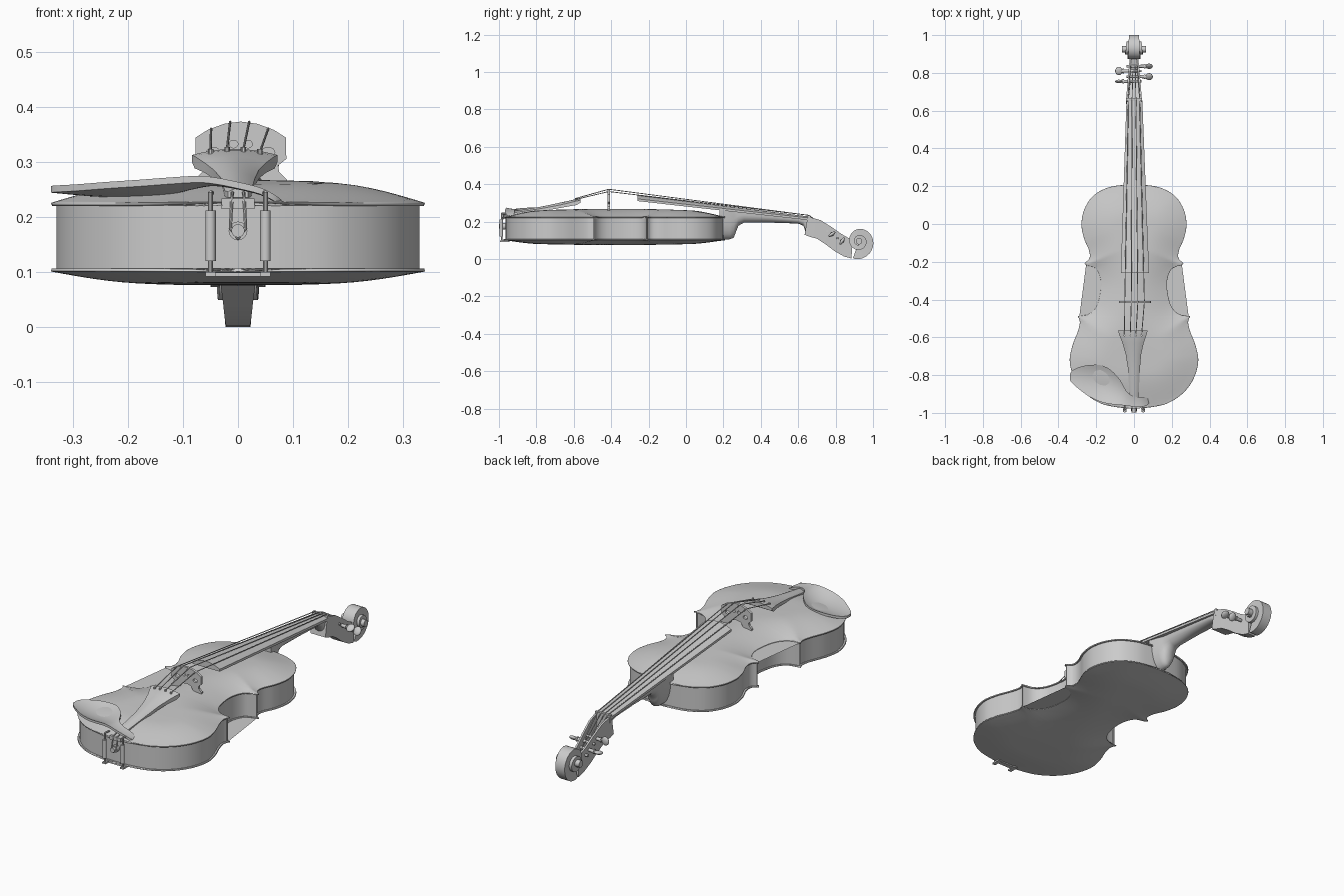
import bpy, bmesh, math
from math import sin, cos, pi, radians
from mathutils import Vector as V

if "Cube" in bpy.data.objects:
    bpy.data.objects.remove(bpy.data.objects["Cube"])


def finish(ob, angle=35):
    bpy.ops.object.select_all(action='DESELECT')
    ob.select_set(True)
    bpy.context.view_layer.objects.active = ob
    bpy.ops.object.shade_smooth_by_angle(angle=radians(angle))
    return ob


def mesh(name, verts, faces, angle=35):
    me = bpy.data.meshes.new(name)
    me.from_pydata([tuple(v) for v in verts], [], faces)
    bm = bmesh.new()
    bm.from_mesh(me)
    bmesh.ops.remove_doubles(bm, verts=bm.verts, dist=1e-5)
    bmesh.ops.recalc_face_normals(bm, faces=bm.faces)
    bm.to_mesh(me)
    bm.free()
    ob = bpy.data.objects.new(name, me)
    bpy.context.collection.objects.link(ob)
    return finish(ob, angle)


def loft(name, rings, angle=35):
    n = len(rings[0])
    faces = [(i*n+j, i*n+(j+1) % n, (i+1)*n+(j+1) % n, (i+1)*n+j)
             for i in range(len(rings)-1) for j in range(n)]
    faces += [tuple(range(n))[::-1], tuple(range((len(rings)-1)*n, len(rings)*n))]
    return mesh(name, [p for r in rings for p in r], faces, angle)


def spline(pts, n=6):
    p = [V(q) for q in pts]
    p = [2*p[0]-p[1]] + p + [2*p[-1]-p[-2]]
    out = []
    for a, b, c, d in zip(p, p[1:], p[2:], p[3:]):
        for k in range(n):
            t = k/n
            out.append(.5*(2*b+(c-a)*t+(2*a-5*b+4*c-d)*t*t+(3*b-a-3*c+d)*t**3))
    return out + [p[-2]]


def rod(name, a, b, r, n=16, r2=None):
    a, b = V(a), V(b)
    q = (b-a).to_track_quat('Z', 'Y')
    return loft(name, [[c+q @ V((s*cos(2*pi*k/n), s*sin(2*pi*k/n), 0)) for k in range(n)]
                       for c, s in ((a, r), (b, r2 or r))])


def wire(name, pts, r):
    cu = bpy.data.curves.new(name, 'CURVE')
    cu.dimensions = '3D'
    cu.bevel_depth, cu.bevel_resolution, cu.use_fill_caps = r, 2, True
    s = cu.splines.new('POLY')
    s.points.add(len(pts)-1)
    for p, c in zip(s.points, pts):
        p.co = (*c, 1)
    ob = bpy.data.objects.new(name, cu)
    bpy.context.collection.objects.link(ob)
    finish_curve(ob)


def finish_curve(ob):
    bpy.ops.object.select_all(action='DESELECT')
    ob.select_set(True)
    bpy.context.view_layer.objects.active = ob
    bpy.ops.object.convert(target='MESH')
    finish(bpy.context.object)


def box(name, lo, hi):
    loft(name, [[(lo[0], lo[1], z), (hi[0], lo[1], z), (hi[0], hi[1], z), (lo[0], hi[1], z)]
                for z in (lo[2], hi[2])])


# body outline: lower bout, waist, upper bout (right half, from bottom to top)
lower = [(0, -.975), (.09, -.97), (.18, -.948), (.26, -.895), (.315, -.82), (.34, -.73),
         (.328, -.65), (.298, -.57), (.287, -.525), (.292, -.498)]
waist = [(.299, -.489), (.235, -.475), (.195, -.43), (.176, -.35), (.178, -.285), (.203, -.235), (.255, -.217)]
upper = [(.262, -.207), (.236, -.182), (.238, -.14), (.265, -.075), (.278, .0), (.262, .08),
         (.215, .15), (.14, .192), (.06, .207), (0, .21)]
half = spline(lower) + spline(waist) + spline(upper)
half[0].x = half[-1].x = 0
outline = half + [V((-p.x, p.y)) for p in half[-2:0:-1]]


# arched plates
def plate(name, z0, height):
    n, verts = 28, []
    for p in half:
        for k in range(n+1):
            q = V((p.x*sin(pi/2*(2*k/n-1)), p.y))
            d = 0 if k in (0, n) else min((q-o).length for o in outline)
            u = min(d/.19, 1)
            arch = sin(pi/2*u)*(1-.45*((p.y+.38)/.6)**2)
            verts.append((q.x, q.y, z0+height*arch))
    faces = [(i*(n+1)+k, i*(n+1)+k+1, (i+1)*(n+1)+k+1, (i+1)*(n+1)+k)
             for i in range(len(half)-1) for k in range(n)]
    ob = mesh(name, verts, faces)
    up = sum(f.normal.z for f in ob.data.polygons) > 0
    m = ob.modifiers.new('thickness', 'SOLIDIFY')
    m.thickness = .006
    m.offset = -1 if up == (height > 0) else 1


plate('belly_plate', .226, .043)
plate('back_plate', .101, -.026)

# ribs, set in from the plate edge
inset = []
for i, p in enumerate(outline):
    t = (outline[(i+1) % len(outline)]-outline[i-1]).normalized()
    inset.append(p+V((-t.y, t.x))*.01)
loft('ribs', [[(p.x, p.y, z) for p in inset] for z in (.103, .223)])


# arched bar section across x
def section(y, hw, z, sag, th, x0=0, n=12):
    top = [(x0+hw*t, y, z-sag*t*t) for t in (2*k/n-1 for k in range(n+1))]
    return top + [(x0+hw, y, z-sag-th), (x0-hw, y, z-sag-th)]


loft('fingerboard', [section(-.26, .075, .342, .02, .012, .005), section(.655, .042, .228, .008, .012, .002)])
box('nut', (-.042, .65, .195), (.042, .665, .233))
loft('tailpiece', [section(*s) for s in (
    (-.565, .078, .324, .011, .012, -.006), (-.585, .073, .322, .011, .022, -.006),
    (-.63, .056, .311, .012, .018, -.005), (-.69, .041, .298, .012, .016, -.003),
    (-.77, .031, .281, .01, .014), (-.92, .024, .256, .008, .012), (-.935, .018, .252, .006, .01))])

# neck with heel: half-oval sections
neck = [(.18, .058, .265, .105), (.235, .05, .259, .106), (.256, .044, .256, .115), (.267, .042, .254, .145),
        (.28, .041, .253, .178), (.31, .041, .25, .195), (.45, .039, .235, .195), (.6, .036, .216, .19),
        (.628, .036, .212, .178), (.645, .034, .21, .13), (.66, .034, .21, .12)]
loft('neck', [[(hw*cos(a), y, zt-(zt-zb)*sin(a)**.8) for a in (pi*k/14 for k in range(15))]
              for y, hw, zt, zb in neck], 50)

# pegbox: open channel between top and bottom edges
rings = []
for ty, tz, by, bz, hw, d in ((.65, .224, .634, .13, .042, .05), (.67, .222, .66, .12, .041, .6),
                              (.72, .208, .70, .109, .037, .7), (.78, .17, .745, .08, .032, .7),
                              (.83, .135, .795, .042, .027, .6), (.865, .115, .845, .014, .024, .2),
                              (.89, .10, .885, .003, .022, .02)):
    T, B = V((0, ty, tz)), V((0, by, bz))
    M = T.lerp(B, d)
    w = hw-.009
    rings.append([P+V((x, 0, 0)) for P, x in ((T, -hw), (B, -hw), (B, hw), (T, hw),
                                              (T, w), (M, w), (M, -w), (T, -w))])
loft('pegbox', rings)

# scroll: spiral narrowing in radius and growing in width
C, rings = V((0, .925, .095)), []
rad = spline([(-110, .095), (-90, .095), (0, .076), (90, .066), (180, .052), (270, .046), (360, .04),
              (450, .033), (540, .027), (630, .022)], 8)
for a, r in rad:
    w = .022+.028*(a+110)/740
    d = V((0, cos(radians(a)), sin(radians(a))))
    rings.append([C+d*s+V((x, 0, 0)) for s, x in ((r, -w), (r, w), (.01, w), (.01, -w))])
loft('scroll', rings)
rod('scroll_eye', C-V((.064, 0, 0)), C+V((.064, 0, 0)), .017, 20)

# pegs
pegs = ((-1, .755, .15), (1, .78, .133), (-1, .81, .113), (1, .835, .096))
for i, (s, y, z) in enumerate(pegs):
    rod(f'peg_shaft_{i}', (-s*.04, y, z), (s*.065, y, z), .006, 12, .009)
    rod(f'peg_collar_{i}', (s*.054, y, z), (s*.06, y, z), .012, 12)
    bpy.ops.mesh.primitive_uv_sphere_add(segments=16, ring_count=10, location=(s*.08, y, z))
    ob = bpy.context.object
    ob.name = f'peg_head_{i}'
    ob.scale = (.02, .022, .009)
    ob.rotation_euler.x = (0, .6, .2, 1)[i] + (pi/2 if i == 0 else 0)
    finish(ob)

# bridge: flat outline with pierced holes
right = [(0, .292), (.025, .286), (.04, .264), (.084, .26), (.084, .268), (.07, .282), (.068, .294),
         (.083, .306), (.082, .345), (.06, .359), (.03, .37), (0, .374)]
cu = bpy.data.curves.new('bridge', 'CURVE')
cu.dimensions, cu.fill_mode, cu.extrude = '2D', 'BOTH', .006
loops = [right + [(-x, z) for x, z in right[-2:0:-1]]]
for cx, cz, rx, rz in ((-.013, .333, .008, .007), (.013, .333, .008, .007), (-.05, .318, .012, .009), (.05, .318, .012, .009)):
    loops.append([(cx+rx*cos(k*pi/8), cz+rz*sin(k*pi/8)) for k in range(16)])
for lp in loops:
    s = cu.splines.new('POLY')
    s.points.add(len(lp)-1)
    s.use_cyclic_u = True
    for p, (x, z) in zip(s.points, lp):
        p.co = (x, z, 0, 1)
ob = bpy.data.objects.new('bridge', cu)
bpy.context.collection.objects.link(ob)
ob.rotation_euler.x = pi/2
ob.location = (.005, -.413, 0)
finish_curve(ob)

# strings, tailpiece to bridge to nut to peg
for i, peg in enumerate((pegs[0], pegs[2], pegs[3], pegs[1])):
    t = (i-1.5)/1.5
    wire(f'string_{i}', [(t*.045-.005, -.59, .325-.006*t*t), (t*.052+.003, -.413, .375-.014*t*t),
                         (t*.03, .658, .234), (t*.02, peg[1], peg[2]+.006)], .0022)
    rod(f'string_anchor_{i}', (t*.045-.005, -.59, .316-.004*t*t), (t*.045-.005, -.59, .328-.004*t*t), .005, 10)

# chin rest: dished plate lofted along x
cols = [(-.34, -.825, -.795, .257), (-.325, -.845, -.775, .258), (-.29, -.875, -.758, .26), (-.24, -.912, -.747, .264),
        (-.18, -.94, -.747, .268), (-.127, -.953, -.77, .272), (-.074, -.958, -.825, .275), (-.04, -.962, -.885, .272),
        (0, -.967, -.913, .264), (.04, -.968, -.917, .254), (.068, -.96, -.92, .24), (.08, -.948, -.932, .23)]
rings = []
for x, y0, y1, z in spline([c[:3]+(c[3],) for c in cols], 3):
    w = y1-y0
    ts = [k/10 for k in range(11)]
    top = [(x, y0+w*t, z-.6*w*w*4*t*(1-t)) for t in ts]
    rings.append(top + [(x, y, zz-.012) for _, y, zz in top[::-1]])
loft('chin_rest', rings, 50)

# chin rest clamp
for s in (-1, 1):
    rod(f'clamp_barrel_{s}', (s*.05, -.988, .12), (s*.05, -.988, .212), .0095)
    rod(f'clamp_rod_{s}', (s*.05, -.986, .094), (s*.05, -.986, .246), .0045, 10)
    wire(f'clamp_arm_{s}', [(s*.05, -.986, .244), (s*.048, -.955, .244)], .0045)
    box(f'clamp_foot_{s}', (s*.05-.009, -.995, .092), (s*.05+.009, -.945, .1))
box('clamp_bar', (-.05, -.972, .092), (.05, -.95, .099))

# end button, tail cord and saddle
rod('end_button', (0, -.96, .175), (0, -.999, .175), .012)
rod('end_button_collar', (0, -.96, .175), (0, -.985, .175), .017)
wire('tail_cord', [(-.01, -.92, .248), (-.011, -.975, .236), (-.014, -.986, .18), (0, -.988, .16),
                   (.014, -.986, .18), (.011, -.975, .236), (.01, -.92, .248)], .003)
box('saddle', (-.03, -.977, .215), (.03, -.955, .234))
